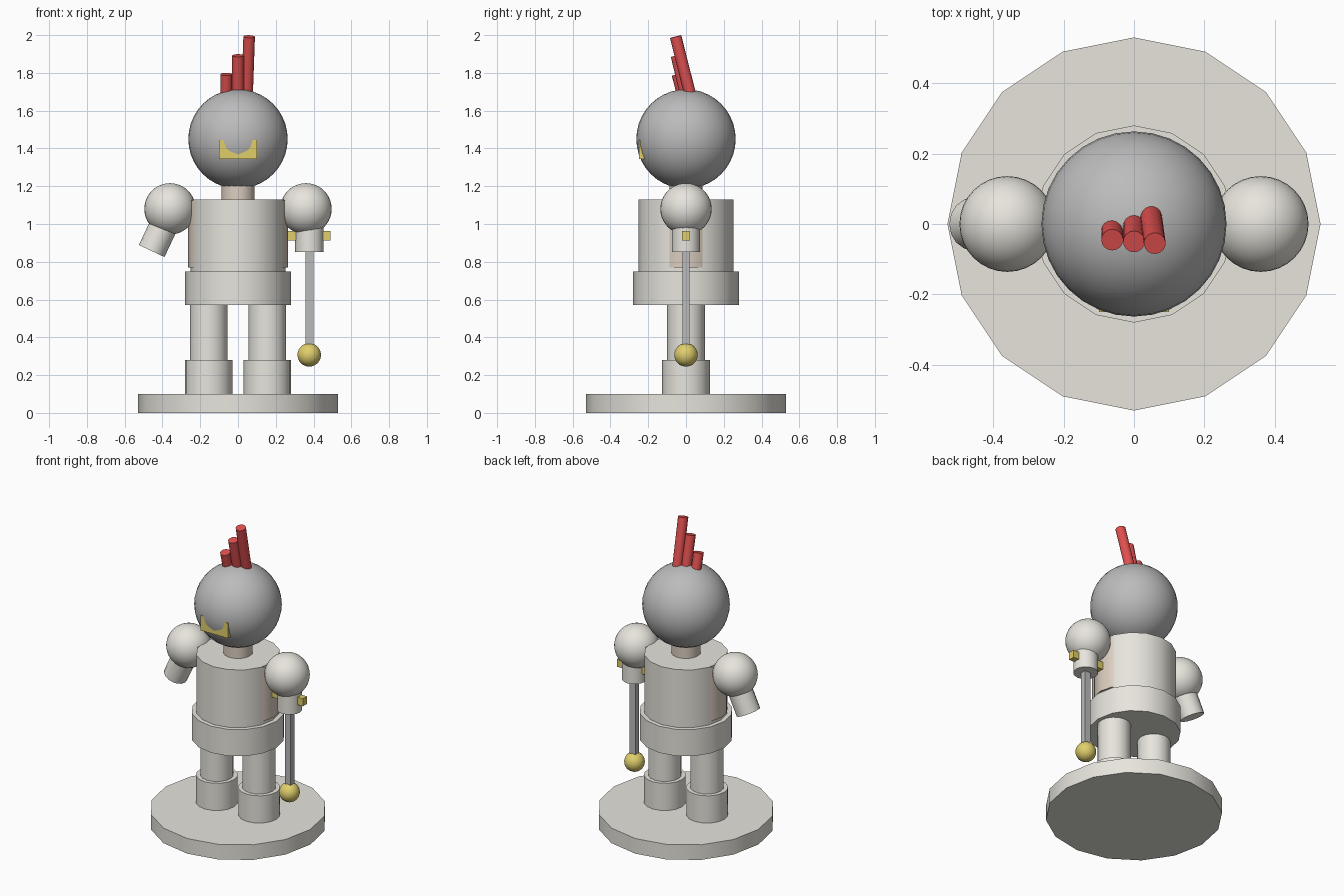
import bpy, math
from mathutils import Vector

if "Cube" in bpy.data.objects:
    bpy.data.objects.remove(bpy.data.objects["Cube"])


def material(name, rgb):
    m = bpy.data.materials.new(name)
    m.diffuse_color = (*rgb, 1)
    m.use_nodes = True
    m.node_tree.nodes["Principled BSDF"].inputs["Base Color"].default_value = m.diffuse_color
    return m


IVORY = material("ivory", (0.80, 0.78, 0.72))
STEEL = material("steel", (0.50, 0.50, 0.50))
SKIN = material("skin", (0.72, 0.62, 0.53))
GOLD = material("gold", (0.75, 0.62, 0.15))
RED = material("red", (0.75, 0.08, 0.08))


def finish(name, mat, smooth=True):
    ob = bpy.context.object
    ob.name = name
    ob.data.materials.append(mat)
    if smooth:
        bpy.ops.object.shade_smooth_by_angle(angle=math.radians(35))
    return ob


def rod(name, a, b, r, mat, sides=16):
    """Cylinder running from point a to point b."""
    a, b = Vector(a), Vector(b)
    d = b - a
    bpy.ops.mesh.primitive_cylinder_add(
        vertices=sides, radius=r, depth=d.length, location=(a + b) / 2,
        rotation=d.to_track_quat('Z', 'Y').to_euler() if d.xy.length > 1e-6 else (0, 0, 0))
    return finish(name, mat)


def ball(name, c, r, mat):
    bpy.ops.mesh.primitive_uv_sphere_add(segments=32, ring_count=20, radius=r, location=c)
    return finish(name, mat)


def box(name, lo, hi, mat):
    lo, hi = Vector(lo), Vector(hi)
    bpy.ops.mesh.primitive_cube_add(size=1, location=(lo + hi) / 2)
    bpy.context.object.scale = hi - lo
    bpy.ops.object.transform_apply(location=False, rotation=False, scale=True)
    return finish(name, mat, smooth=False)


# Base, torso and skirt
rod("base", (0, 0, 0), (0, 0, 0.10), 0.53, IVORY)
rod("skirt", (0, 0, 0.572), (0, 0, 0.748), 0.28, IVORY)
rod("breastplate", (0, 0, 0.70), (0, 0, 1.13), 0.252, IVORY)

# Inner body, just showing at the sides of the breastplate
body = rod("inner_body", (0, 0, 0.77), (0, 0, 1.125), 0.20, SKIN)
body.scale.x = 0.264 / 0.20
rod("neck", (0, 0, 1.10), (0, 0, 1.24), 0.088, SKIN)

# Legs, boots and shoulders
for side, s in (("left", -1), ("right", 1)):
    x = 0.155 * s
    rod(side + "_leg", (x, 0, 0.15), (x, 0, 0.60), 0.10, IVORY)
    rod(side + "_boot", (x, 0, 0.09), (x, 0, 0.28), 0.126, IVORY)
    ball(side + "_shoulder", (0.36 * s, 0, 1.08), 0.136, IVORY)

# Forearms
rod("left_forearm", (-0.352, 0, 1.08), (-0.457, 0, 0.857), 0.075, IVORY)
rod("right_forearm", (0.378, 0, 1.05), (0.378, 0, 0.853), 0.075, IVORY)

# Head, face guard and plumes
ball("helmet", (0, 0, 1.45), 0.263, STEEL)
box("face_guard", (-0.10, -0.25, 1.345), (0.10, -0.20, 1.445), GOLD)
for i, (x0, y0, x1, y1, top) in enumerate((
        (-0.062, -0.016, -0.062, -0.045, 1.793),
        (0.0, 0.0, 0.0, -0.05, 1.892),
        (0.048, 0.024, 0.059, -0.055, 1.992))):
    rod(f"plume_{i + 1}", (x0, y0, 1.68), (x1, y1, top), 0.031, RED)

# Sword held point-down with a ball at the end
box("sword_blade", (0.357, -0.019, 0.33), (0.399, 0.019, 1.0), STEEL)
box("sword_guard", (0.262, -0.021, 0.912), (0.49, 0.021, 0.962), GOLD)
ball("sword_ball", (0.377, 0, 0.307), 0.062, GOLD)
